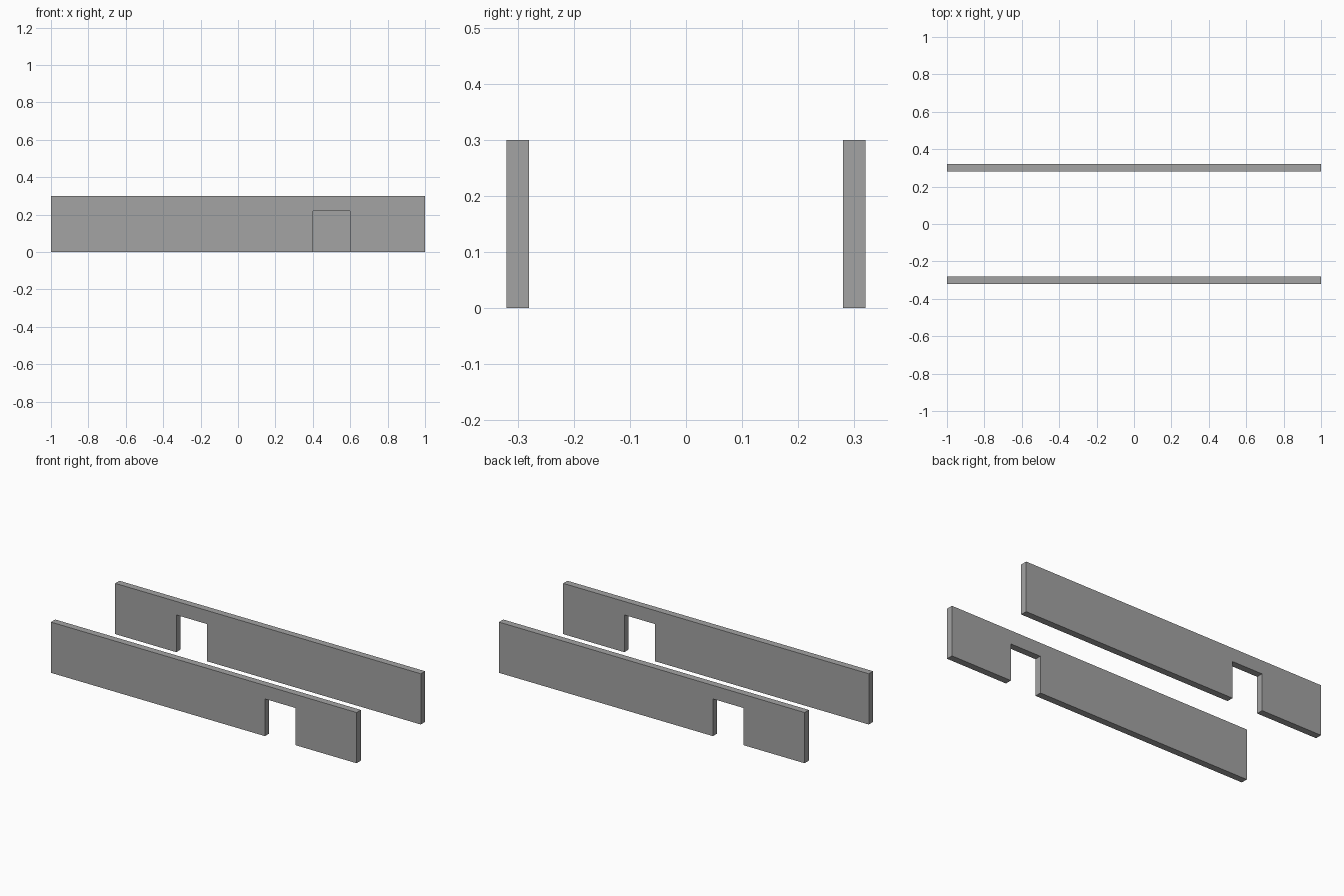
import bpy
import bmesh
import math

cube = bpy.data.objects.get("Cube")
if cube:
    bpy.data.objects.remove(cube, do_unlink=True)

LENGTH, HEIGHT, THICK = 2.0, 0.3, 0.04
WALL_Y = 0.3                       # distance of each wall's centre from the middle
DOOR_L, DOOR_R, DOOR_H = 0.4, 0.6, 0.22

# Plain grey wall colour
grey = bpy.data.materials.new("wall_grey")
grey.use_nodes = True
colour = (0.37, 0.37, 0.37, 1.0)
grey.diffuse_color = colour
grey.node_tree.nodes["Principled BSDF"].inputs["Base Color"].default_value = colour


def make_wall(name, turn):
    """Extrude the wall outline with its doorway notch, then turn it into place."""
    half = LENGTH / 2
    outline = [(-half, 0), (DOOR_L, 0), (DOOR_L, DOOR_H), (DOOR_R, DOOR_H),
               (DOOR_R, 0), (half, 0), (half, HEIGHT), (-half, HEIGHT)]
    bm = bmesh.new()
    face = bm.faces.new([bm.verts.new((x, -WALL_Y - THICK / 2, z)) for x, z in outline])
    result = bmesh.ops.extrude_face_region(bm, geom=[face])
    verts = [v for v in result["geom"] if isinstance(v, bmesh.types.BMVert)]
    bmesh.ops.translate(bm, verts=verts, vec=(0, THICK, 0))
    bmesh.ops.recalc_face_normals(bm, faces=bm.faces)
    mesh = bpy.data.meshes.new(name)
    bm.to_mesh(mesh)
    bm.free()
    mesh.materials.append(grey)
    wall = bpy.data.objects.new(name, mesh)
    wall.rotation_euler.z = turn
    bpy.context.collection.objects.link(wall)


# The two walls are half-turn copies, so their doorways sit at opposite ends
make_wall("front_wall", 0)
make_wall("back_wall", math.pi)
